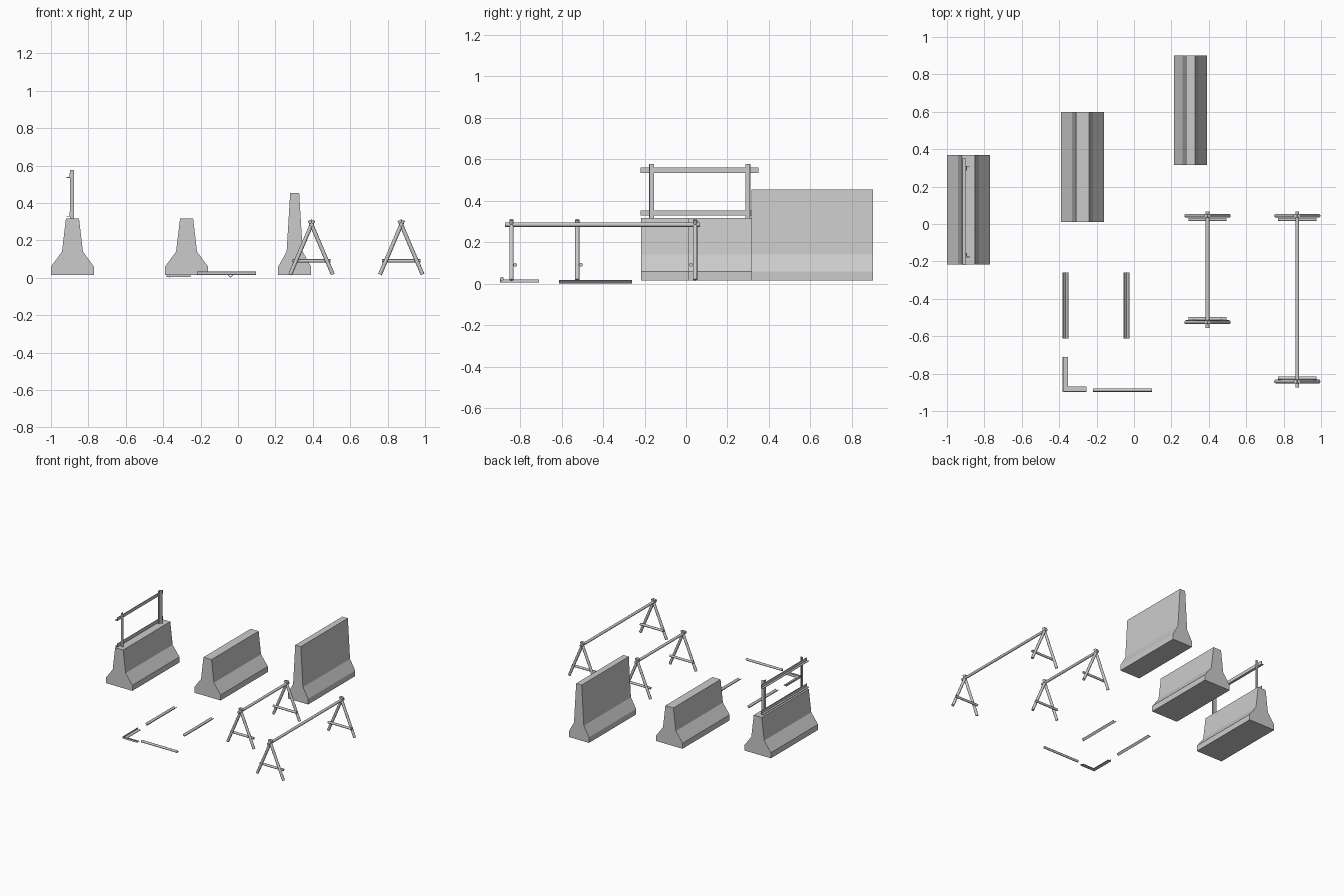
import bpy, math
from mathutils import Vector

if "Cube" in bpy.data.objects:
    bpy.data.objects.remove(bpy.data.objects["Cube"])


def mesh_object(name, verts, faces):
    me = bpy.data.meshes.new(name)
    me.from_pydata(verts, [], faces)
    me.update()
    ob = bpy.data.objects.new(name, me)
    bpy.context.collection.objects.link(ob)
    return ob


def extrude(name, profile, a, b, place):
    """Sweep a closed 2D profile from a to b; place(u, v, t) maps to 3D."""
    n = len(profile)
    verts = [place(u, v, t) for t in (a, b) for u, v in profile]
    faces = [(i, (i + 1) % n, n + (i + 1) % n, n + i) for i in range(n)]
    faces += [tuple(range(n))[::-1], tuple(range(n, 2 * n))]
    ob = mesh_object(name, verts, faces)
    # consistent outward normals
    import bmesh
    bm = bmesh.new()
    bm.from_mesh(ob.data)
    bmesh.ops.recalc_face_normals(bm, faces=bm.faces)
    bm.to_mesh(ob.data)
    bm.free()
    return ob


def pole(name, p, q, r, sides=12):
    p, q = Vector(p), Vector(q)
    d = q - p
    bpy.ops.mesh.primitive_cylinder_add(vertices=sides, radius=r, depth=d.length,
                                        location=(p + q) / 2,
                                        rotation=d.to_track_quat('Z', 'Y').to_euler())
    ob = bpy.context.object
    ob.name = name
    bpy.ops.object.shade_smooth_by_angle(angle=math.radians(40))
    return ob


def angle_profile(w, h, t):
    return [(0, 0), (w, 0), (w, t), (t, t), (t, h), (0, h)]


# concrete barriers: centre x, y range, half widths (base, waist, top), top height
def barrier(name, cx, y0, y1, base, waist, top, zt):
    half = [(base, 0.016), (base, 0.06), (waist, 0.14), (top, zt)]
    prof = half + [(-u, v) for u, v in reversed(half)]
    extrude(name, prof, y0, y1, lambda u, v, t: (cx + u, t, v))


barrier("railed_barrier", -0.885, -0.217, 0.37, 0.115, 0.056, 0.035, 0.317)
barrier("low_barrier", -0.275, 0.012, 0.60, 0.115, 0.056, 0.035, 0.317)
barrier("tall_barrier", 0.303, 0.315, 0.902, 0.088, 0.043, 0.024, 0.455)

# angle iron railing on the first barrier
for i, (y, s) in enumerate([(-0.178, 1), (0.311, -1)]):
    extrude(f"railing_post_{i}", angle_profile(0.02, 0.024, 0.004), 0.30, 0.578,
            lambda u, v, t: (-0.898 + u, y + s * v, t))
for i, z in enumerate([0.328, 0.534]):
    extrude(f"railing_rail_{i}", angle_profile(0.02, 0.026, 0.004), -0.22, 0.35,
            lambda u, v, t: (-0.898 - u, t, z + v))

# loose vee-shaped angle irons on the ground
vee = [(0, 0), (0.015, 0.015), (0.012, 0.018), (0, 0.006), (-0.012, 0.018), (-0.015, 0.015)]
for i, x in enumerate([-0.366, -0.04]):
    extrude(f"loose_angle_{i}", vee, -0.612, -0.26,
            lambda u, v, t: (x + u, t, v))

# corner bracket on the ground
flange = angle_profile(0.028, 0.014, 0.004)
extrude("corner_bracket_long", flange, -0.895, -0.71,
        lambda u, v, t: (-0.381 + u, t, 0.005 + v))
extrude("corner_bracket_short", flange, -0.381, -0.253,
        lambda u, v, t: (t, -0.897 + u, 0.005 + v))

# loose tube
pole("loose_tube", (-0.22, -0.888, 0.024), (0.095, -0.888, 0.024), 0.009)


# trestles: two A frames joined by a long ridge bar
def trestle(name, cx, y_front, y_back):
    for tag, y, s in (("front", y_front, 1), ("back", y_back, -1)):
        for side, m in (("left", -1), ("right", 1)):
            pole(f"{name}_{tag}_{side}_leg", (cx + m * 0.114, y, 0.018),
                 (cx - m * 0.01, y, 0.308), 0.0105)
        yc = y + 0.018 if tag == "front" else y - 0.02
        pole(f"{name}_{tag}_crossbar", (cx - 0.102, yc, 0.091), (cx + 0.102, yc, 0.091), 0.009)
    pole(f"{name}_ridge_bar", (cx, y_front - 0.031, 0.285), (cx, y_back + 0.023, 0.285), 0.0105)


trestle("short_trestle", 0.393, -0.525, 0.044)
trestle("long_trestle", 0.873, -0.842, 0.044)
